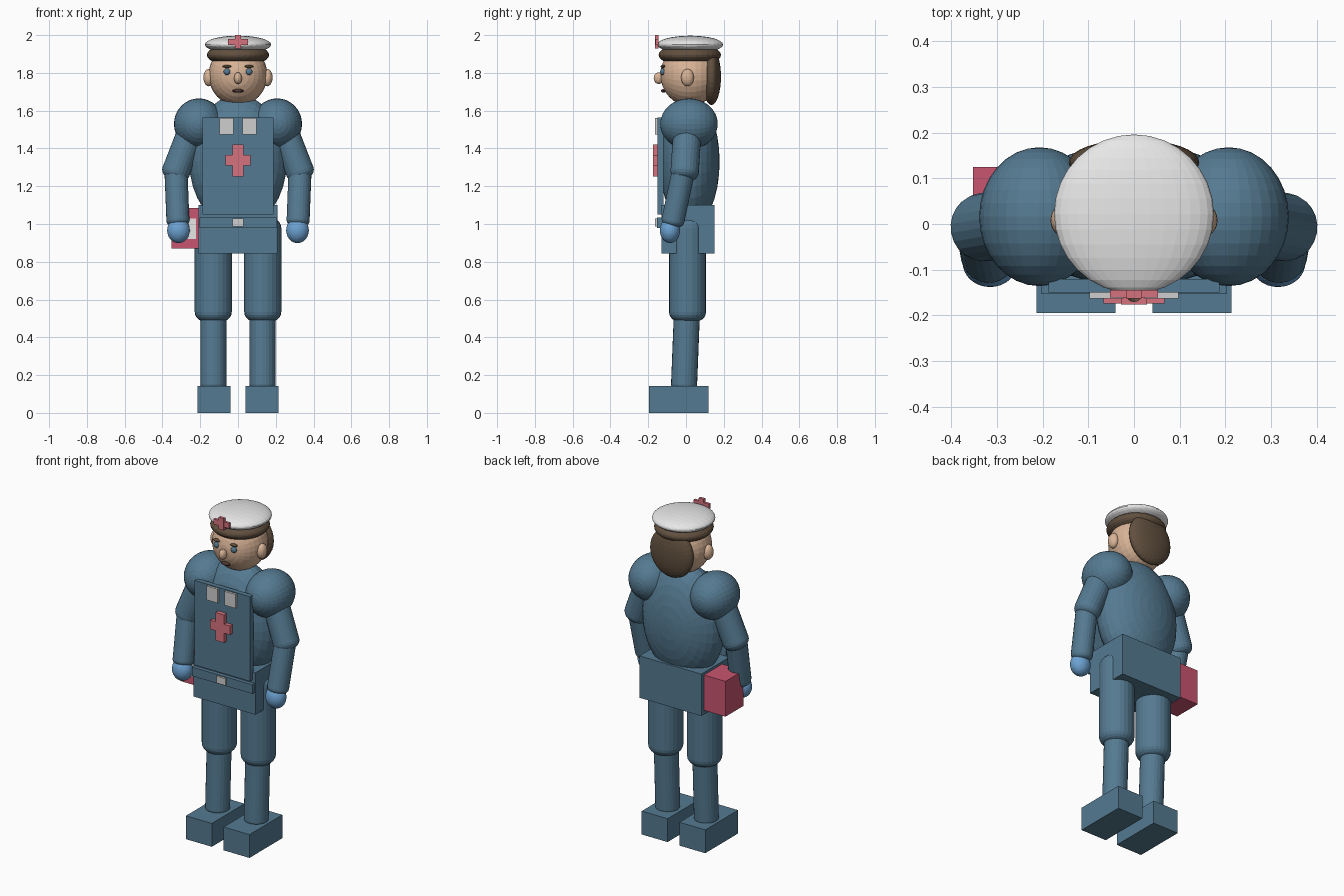
import bpy, bmesh, math
from mathutils import Vector, Matrix

cube = bpy.data.objects.get("Cube")
if cube:
    bpy.data.objects.remove(cube, do_unlink=True)


def material(name, r, g, b):
    m = bpy.data.materials.new(name)
    m.use_nodes = True
    m.diffuse_color = (r, g, b, 1)
    m.node_tree.nodes["Principled BSDF"].inputs["Base Color"].default_value = (r, g, b, 1)
    return m


SUIT = material("suit blue", 0.09, 0.195, 0.285)
SKIN = material("skin", 0.70, 0.46, 0.31)
HAIR = material("brown hair", 0.12, 0.08, 0.05)
WHITE = material("cap white", 0.80, 0.80, 0.80)
GREY = material("badge grey", 0.62, 0.62, 0.62)
CROSS = material("cross pink", 0.67, 0.17, 0.21)
BAG = material("bag red", 0.58, 0.09, 0.16)
GLOVE = material("glove blue", 0.15, 0.36, 0.64)
MOUTH = material("mouth brown", 0.08, 0.04, 0.035)


def finish(name, bm, mat):
    bmesh.ops.recalc_face_normals(bm, faces=bm.faces)
    mesh = bpy.data.meshes.new(name)
    bm.to_mesh(mesh)
    bm.free()
    mesh.materials.append(mat)
    ob = bpy.data.objects.new(name, mesh)
    bpy.context.scene.collection.objects.link(ob)
    return ob


def ball(name, centre, radii, mat, segments=32):
    """Ellipsoid with its poles on the front-back axis."""
    bm = bmesh.new()
    bmesh.ops.create_uvsphere(bm, u_segments=segments, v_segments=segments // 2, radius=1)
    turn = Matrix.Rotation(math.pi / 2, 4, 'X')
    scale = Matrix.Diagonal((*radii, 1))
    bm.transform(Matrix.Translation(centre) @ scale @ turn)
    return finish(name, bm, mat)


def box(name, low, high, mat):
    """Box given by its two opposite corners."""
    low, high = Vector(low), Vector(high)
    bm = bmesh.new()
    bmesh.ops.create_cube(bm, size=1)
    bm.transform(Matrix.Translation((low + high) / 2) @ Matrix.Diagonal((*(high - low), 1)))
    return finish(name, bm, mat)


def limb(name, start, end, radius, rounding, mat, sides=24):
    """Cylinder with rounded ends between two points."""
    start, end = Vector(start), Vector(end)
    axis = end - start
    bm = bmesh.new()
    bmesh.ops.create_cone(bm, cap_ends=True, segments=sides, radius1=radius,
                          radius2=radius, depth=axis.length)
    rims = [e for e in bm.edges if abs(e.verts[0].co.z - e.verts[1].co.z) < 1e-5]
    bmesh.ops.bevel(bm, geom=rims, offset=rounding, segments=5, profile=0.5, affect='EDGES')
    turn = axis.to_track_quat('Z', 'Y').to_matrix().to_4x4()
    bm.transform(Matrix.Translation((start + end) / 2) @ turn)
    return finish(name, bm, mat)


def cross(name, z, y, half_width, half_height, arm, depth):
    box(name + "_bar", (-half_width, y, z - arm), (half_width, y + depth, z + arm), CROSS)
    box(name + "_post", (-arm * 1.05, y - 0.002, z - half_height),
        (arm * 1.05, y + depth, z + half_height), CROSS)


# Torso, apron, belt and pelvis
ball("torso", (0, 0.02, 1.33), (0.258, 0.158, 0.35), SUIT)
box("apron", (-0.187, -0.15, 1.05), (0.187, -0.12, 1.565), SUIT)
box("pelvis", (-0.208, -0.13, 0.845), (0.208, 0.15, 1.1), SUIT)
box("belt", (-0.204, -0.153, 0.98), (0.204, -0.12, 1.035), SUIT)
box("buckle", (-0.03, -0.165, 0.988), (0.03, -0.14, 1.03), GREY)
cross("chest_cross", 1.337, -0.174, 0.067, 0.085, 0.027, 0.025)

# Head, hair and cap
ball("head", (0, 0.02, 1.79), (0.155, 0.155, 0.165), SKIN)
ball("hair_top", (0, 0.02, 1.895), (0.165, 0.165, 0.06), HAIR)
ball("hair_back", (0, 0.135, 1.78), (0.143, 0.05, 0.15), HAIR)
ball("cap", (0, 0.022, 1.95), (0.175, 0.174, 0.047), WHITE)
cross("cap_cross", 1.964, -0.161, 0.052, 0.036, 0.016, 0.016)
ball("nose", (0, -0.145, 1.772), (0.021, 0.026, 0.031), SKIN, 16)
ball("mouth", (0, -0.119, 1.705), (0.03, 0.013, 0.01), MOUTH, 16)

# Mirrored parts
for side, s in (("left", 1), ("right", -1)):
    ball(side + "_ear", (s * 0.155, 0.008, 1.775), (0.028, 0.034, 0.046), SKIN, 20)
    ball(side + "_eye", (s * 0.058, -0.123, 1.806), (0.018, 0.014, 0.018), SUIT, 16)
    ball(side + "_brow", (s * 0.058, -0.122, 1.834), (0.024, 0.013, 0.008), HAIR, 16)
    box(side + "_badge", (s * 0.06 - 0.037, -0.163, 1.475),
        (s * 0.06 + 0.037, -0.145, 1.56), GREY)

    # Arm
    ball(side + "_shoulder", (s * 0.207, 0.016, 1.53), (0.132, 0.152, 0.135), SUIT)
    limb(side + "_upper_arm", (s * 0.23, 0.01, 1.53), (s * 0.345, -0.01, 1.235),
         0.075, 0.045, SUIT)
    limb(side + "_forearm", (s * 0.33, -0.005, 1.32), (s * 0.317, -0.075, 0.99),
         0.061, 0.03, SUIT)
    ball(side + "_hand", (s * 0.315, -0.085, 0.966), (0.06, 0.053, 0.067), GLOVE)

    # Leg
    limb(side + "_thigh", (s * 0.131, 0.008, 1.03), (s * 0.131, 0.008, 0.485),
         0.098, 0.05, SUIT)
    limb(side + "_shin", (s * 0.13, 0.006, 0.56), (s * 0.13, -0.011, 0.13),
         0.069, 0.02, SUIT)
    box(side + "_foot", (s * 0.127 - 0.087, -0.195, 0), (s * 0.127 + 0.087, 0.12, 0.142), SUIT)

# Bag carried at the right hip
box("bag", (-0.353, -0.05, 0.87), (-0.2, 0.125, 1.085), BAG)
box("bag_label", (-0.31, -0.057, 0.92), (-0.222, -0.049, 1.03), WHITE)
